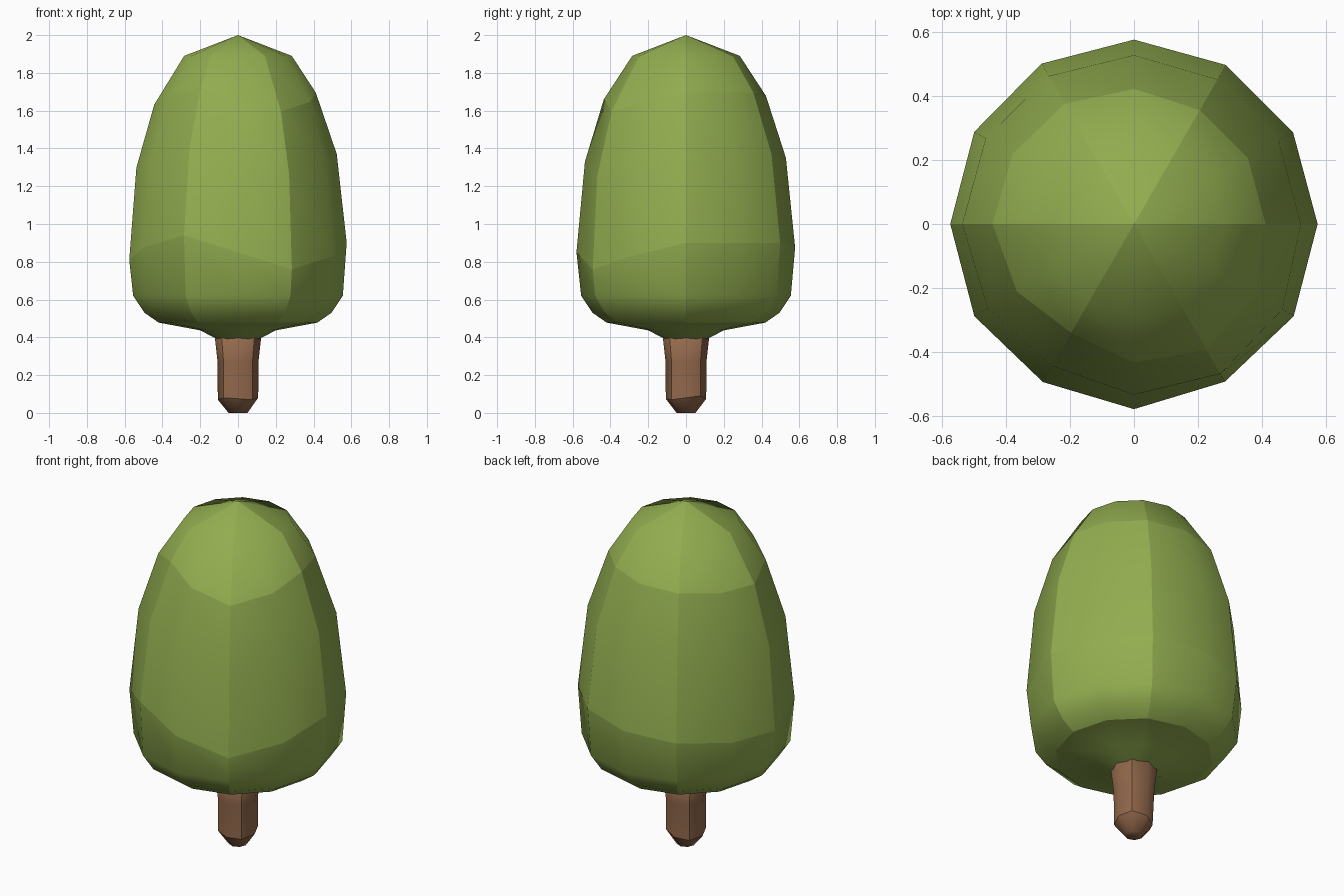
import bpy
import bmesh
from math import cos, sin, tau

cube = bpy.data.objects.get("Cube")
if cube:
    bpy.data.objects.remove(cube)


def material(name, color):
    mat = bpy.data.materials.new(name)
    mat.use_nodes = True
    mat.diffuse_color = color
    mat.node_tree.nodes["Principled BSDF"].inputs["Base Color"].default_value = color
    return mat


def radius_at(profile, z):
    """Radius of the profile (listed from top to bottom) at height z."""
    for (r0, z0), (r1, z1) in zip(profile, profile[1:]):
        if z0 >= z >= z1:
            return r0 + (r1 - r0) * (z0 - z) / (z0 - z1)
    return profile[-1][0]


def faceted_lathe(name, profile, tip, sides, creased_rings, shifts, phase, mat):
    """Lathe with a wavy ring height; every second meridian is a hard edge."""
    bm = bmesh.new()
    rings = []
    for i, (r, z) in enumerate(profile):
        ring = []
        for k in range(sides):
            a = tau * k / sides + phase
            half = len(shifts)
            shift = (shifts[k // 2 % half] + shifts[(k + 1) // 2 % half]) / 2
            zk = z + shift * wave.get((name, i), 0)
            rk = radius_at(profile, zk) if zk != z else r
            ring.append(bm.verts.new((rk * cos(a), rk * sin(a), zk)))
        rings.append(ring)
    top = bm.verts.new((0, 0, tip))
    for k in range(sides):
        n = (k + 1) % sides
        bm.faces.new((top, rings[0][k], rings[0][n]))
        for upper, lower in zip(rings, rings[1:]):
            bm.faces.new((upper[k], lower[k], lower[n], upper[n]))
    bm.faces.new(rings[-1][::-1])
    for face in bm.faces:
        face.smooth = True
    # Hard meridians and hard rings divide the surface into soft panels
    for k in range(sides):
        if k % 2 == 0:
            line = [top] + [ring[k] for ring in rings]
            last = max(creased_rings)
            for a, b in zip(line[:last + 2], line[1:last + 2]):
                bm.edges.get((a, b)).smooth = False
        for i in creased_rings:
            bm.edges.get((rings[i][k], rings[i][(k + 1) % sides])).smooth = False
    bmesh.ops.recalc_face_normals(bm, faces=bm.faces)
    mesh = bpy.data.meshes.new(name)
    bm.to_mesh(mesh)
    bm.free()
    mesh.materials.append(mat)
    obj = bpy.data.objects.new(name, mesh)
    bpy.context.collection.objects.link(obj)
    return obj


# How strongly each ring follows the uneven heights
wave = {("crown", 1): 0.7, ("crown", 2): 0.8, ("crown", 3): 1.0, ("trunk", 2): 1.0}

leaf_green = material("leaf green", (0.29, 0.42, 0.08, 1))
bark_brown = material("bark brown", (0.29, 0.14, 0.072, 1))

# Crown: rounded, panelled foliage
crown_profile = [(0.285, 1.89), (0.435, 1.66), (0.535, 1.33), (0.58, 0.85),
                 (0.555, 0.62), (0.495, 0.53), (0.42, 0.478),
                 (0.2, 0.437), (0.11, 0.39)]
faceted_lathe("crown", crown_profile, 2.0, 12, (1, 3, 6),
              (0.05, 0.05, 0.0, -0.04, 0.09, -0.09), 0, leaf_green)

# Trunk: four soft sides with a blunt chamfered foot
trunk_profile = [(0.125, 0.42), (0.108, 0.27), (0.107, 0.07), (0.05, 0.0)]
faceted_lathe("trunk", trunk_profile, 0.46, 8, (2,),
              (0.02, -0.01, 0.01, 0.0), tau / 8, bark_brown)
